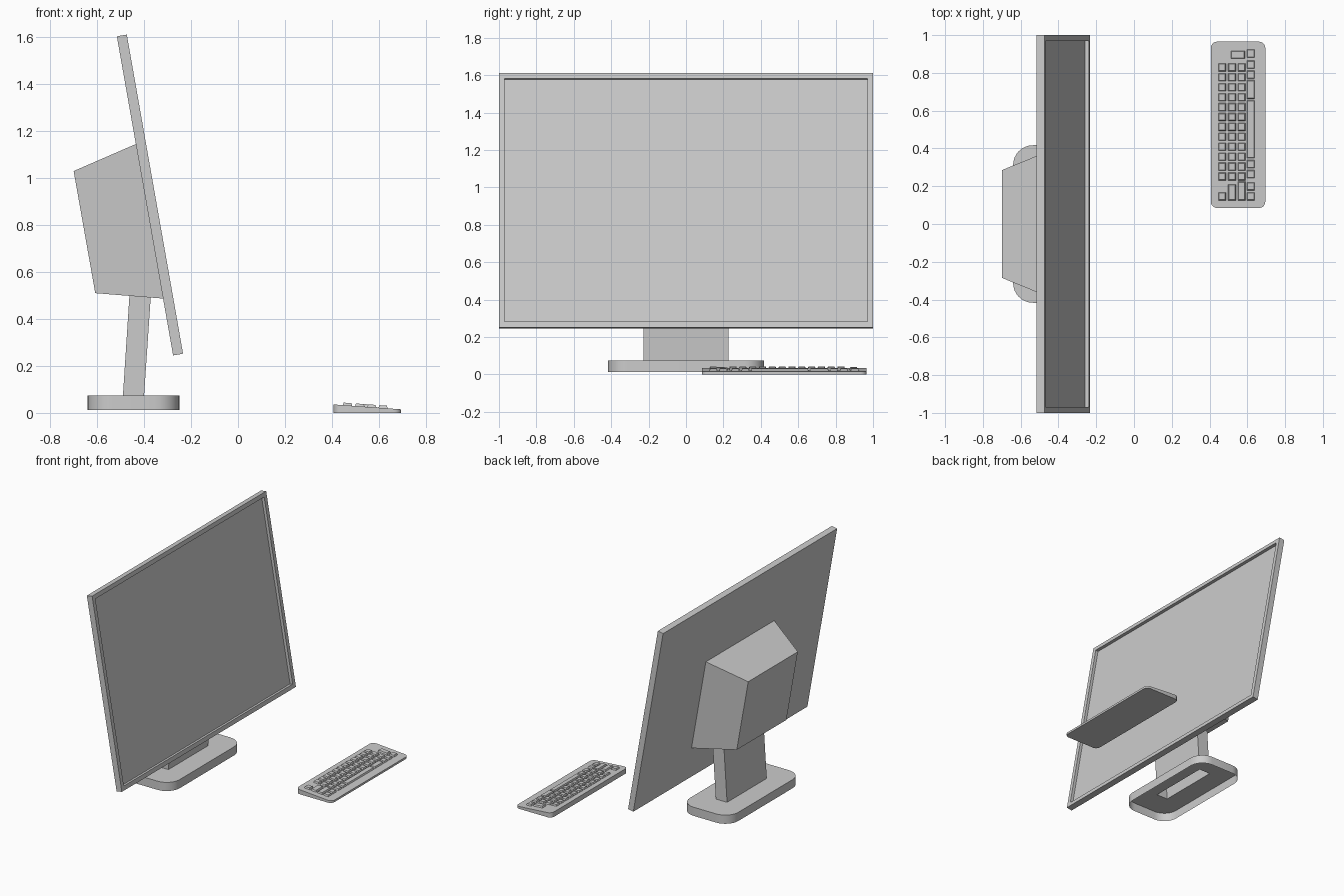
import bpy, bmesh, math

if "Cube" in bpy.data.objects:
    bpy.data.objects.remove(bpy.data.objects["Cube"])


def mesh_object(name, verts, faces, smooth=False):
    me = bpy.data.meshes.new(name)
    me.from_pydata(verts, [], faces)
    bm = bmesh.new()
    bm.from_mesh(me)
    bmesh.ops.recalc_face_normals(bm, faces=bm.faces)
    bm.to_mesh(me)
    bm.free()
    ob = bpy.data.objects.new(name, me)
    bpy.context.collection.objects.link(ob)
    if smooth:
        bpy.ops.object.select_all(action='DESELECT')
        ob.select_set(True)
        bpy.context.view_layer.objects.active = ob
        bpy.ops.object.shade_smooth_by_angle(angle=math.radians(30))
    return ob


def rounded_rect(x0, x1, y0, y1, r, seg):
    pts = []
    for i, (cx, cy) in enumerate([(x1 - r, y1 - r), (x0 + r, y1 - r),
                                  (x0 + r, y0 + r), (x1 - r, y0 + r)]):
        for k in range(seg + 1):
            a = math.pi / 2 * (i + k / seg)
            pts.append((cx + r * math.cos(a), cy + r * math.sin(a)))
    return pts


def rect(x0, x1, h, z):
    return [(x1, h, z), (x0, h, z), (x0, -h, z), (x1, -h, z)]


def ring(a, b, n):
    return [(a + i, a + (i + 1) % n, b + (i + 1) % n, b + i) for i in range(n)]


TILT = math.radians(-10)
CENTRE = (-0.375, 0, 0.928)

# Tilted screen panel with a recessed display
bm = bmesh.new()
bmesh.ops.create_cube(bm, size=1)
bmesh.ops.scale(bm, vec=(0.043, 2, 1.38), verts=bm.verts)
front = max(bm.faces, key=lambda f: f.calc_center_median().x)
bmesh.ops.inset_region(bm, faces=[front], thickness=0.043)
ext = bmesh.ops.extrude_discrete_faces(bm, faces=[front])
bmesh.ops.translate(bm, vec=(-0.021, 0, 0), verts=ext['faces'][0].verts)
me = bpy.data.meshes.new("screen_panel")
bm.to_mesh(me)
bm.free()
panel = bpy.data.objects.new("screen_panel", me)
bpy.context.collection.objects.link(panel)
panel.location, panel.rotation_euler = CENTRE, (0, TILT, 0)

# Tapered housing on the back of the panel
w, n = 0.393, 0.285
house = mesh_object(
    "rear_housing",
    [(-0.435, w, 1.145), (-0.435, -w, 1.145), (-0.319, -w, 0.487), (-0.319, w, 0.487),
     (-0.70, n, 1.03), (-0.70, -n, 1.03), (-0.608, -n, 0.51), (-0.608, n, 0.51)],
    [(0, 1, 2, 3), (4, 5, 6, 7)] + ring(0, 4, 4))

# Hollow, leaning neck
NX0, NX1, NH, ZT = -0.49, -0.40, 0.228, 0.075
mesh_object("stand_neck", rect(NX0, NX1, NH, ZT) + rect(-0.462, -0.371, NH, 0.505),
            ring(0, 4, 4))

# Base shell, open underneath, top joined around the neck opening
SEG = 8
out = rounded_rect(-0.64, -0.25, -0.417, 0.417, 0.105, SEG)
N = len(out)
verts = [(x, y, 0.012) for x, y in out] + [(x, y, ZT) for x, y in out]
verts += rect(NX0, NX1, NH, ZT)
faces = ring(0, N, N)
for c in range(4):
    s = N + c * (SEG + 1)
    faces += [(s + k, s + k + 1, 2 * N + c) for k in range(SEG)]
    nxt = N + ((c + 1) * (SEG + 1)) % N
    faces.append((s + SEG, nxt, 2 * N + (c + 1) % 4, 2 * N + c))
mesh_object("stand_base", verts, faces, smooth=True)


# Keyboard body with a sloping top
def top_z(x):
    return 0.036 - (x - 0.405) * 0.072


out = rounded_rect(0.407, 0.695, 0.085, 0.965, 0.032, 5)
N = len(out)
mesh_object("keyboard_body",
            [(x, y, 0) for x, y in out] + [(x, y, top_z(x)) for x, y in out],
            [tuple(range(N)), tuple(range(N, 2 * N))] + ring(0, N, N), smooth=True)

# Keys as (x0, x1, y0, y1), laid out in four rows
ROWS = [(0.446, 0.487), (0.498, 0.540), (0.550, 0.590), (0.598, 0.638)]
P, K = 0.0525, 0.042
keys = []
for r in ROWS[:3]:
    keys += [(*r, 0.808 - i * P, 0.808 - i * P + K) for i in range(12)]
for r, y0, y1 in [(0, 0.125, 0.167), (1, 0.125, 0.210), (2, 0.125, 0.225)]:
    keys.append((*ROWS[r], y0, y1))
keys.append((0.512, 0.587, 0.875, 0.917))
for y0, y1 in [(0.125, 0.167), (0.178, 0.220), (0.243, 0.285), (0.296, 0.338),
               (0.348, 0.655), (0.662, 0.762), (0.770, 0.812), (0.823, 0.865),
               (0.880, 0.925)]:
    keys.append((*ROWS[3], y0, y1))

verts, faces = [], []
for x0, x1, y0, y1 in keys:
    b = len(verts)
    for d, h in ((0, -0.001), (0.004, 0.011)):
        verts += [(x, y, top_z(x) + h) for x, y in
                  ((x0 + d, y0 + d), (x1 - d, y0 + d), (x1 - d, y1 - d), (x0 + d, y1 - d))]
    faces += [(b, b + 1, b + 2, b + 3), (b + 4, b + 5, b + 6, b + 7)]
    faces += ring(b, b + 4, 4)
mesh_object("keys", verts, faces)
